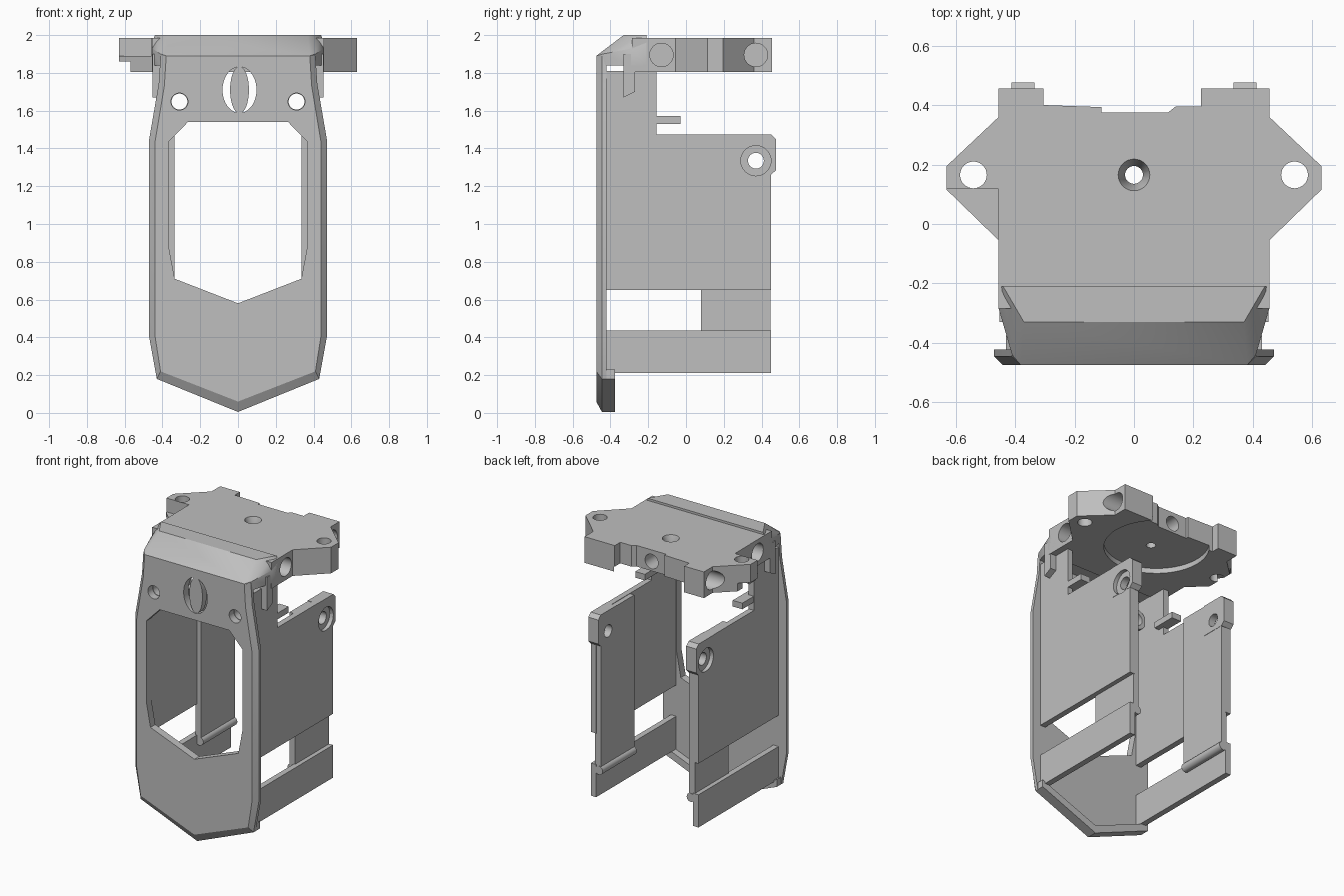
import bpy, bmesh, math
from mathutils import Vector, Matrix

cube = bpy.data.objects.get("Cube")
if cube:
    bpy.data.objects.remove(cube, do_unlink=True)

GREY = (0.52, 0.52, 0.52, 1)
mat = bpy.data.materials.new("plain grey")
mat.use_nodes = True
mat.diffuse_color = GREY
mat.node_tree.nodes["Principled BSDF"].inputs["Base Color"].default_value = GREY


def finish(name, bm):
    bmesh.ops.recalc_face_normals(bm, faces=bm.faces)
    me = bpy.data.meshes.new(name)
    bm.to_mesh(me)
    bm.free()
    me.materials.append(mat)
    ob = bpy.data.objects.new(name, me)
    bpy.context.collection.objects.link(ob)
    return ob


def loft(name, rings):
    """Closed solid through matching rings of 3D points."""
    bm = bmesh.new()
    loops = [[bm.verts.new(p) for p in r] for r in rings]
    n = len(loops[0])
    for a, b in zip(loops, loops[1:]):
        for i in range(n):
            bm.faces.new((a[i], a[(i + 1) % n], b[(i + 1) % n], b[i]))
    bm.faces.new(loops[0])
    bm.faces.new(loops[-1])
    return finish(name, bm)


def prism(name, pts, axis, lo, hi):
    """Extrude a 2D outline along one axis."""
    place = {"x": lambda a, b, d: (d, a, b),
             "y": lambda a, b, d: (a, d, b),
             "z": lambda a, b, d: (a, b, d)}[axis]
    return loft(name, [[place(a, b, d) for a, b in pts] for d in (lo, hi)])


def box(name, x, y, z):
    return prism(name, [(x[0], y[0]), (x[1], y[0]), (x[1], y[1]), (x[0], y[1])], "z", *z)


def rod(name, c, r, axis, lo, hi, ry=None, n=32):
    ry = ry or r
    return prism(name, [(c[0] + r * math.cos(2 * math.pi * i / n),
                         c[1] + ry * math.sin(2 * math.pi * i / n)) for i in range(n)],
                 axis, lo, hi)


def mirrored(half):
    """Complete an outline whose right half is given bottom to top."""
    return half + [(-x, z) for x, z in reversed(half) if x > 0]


def cut(ob, *cutters):
    bpy.context.view_layer.objects.active = ob
    for c in cutters:
        c.hide_render = True
        m = ob.modifiers.new("cut", "BOOLEAN")
        m.operation, m.solver, m.object = "DIFFERENCE", "EXACT", c
        bpy.ops.object.modifier_apply(modifier=m.name)
        bpy.data.objects.remove(c, do_unlink=True)
    return ob


# Front frame: bevelled plate with a large window
outer = mirrored([(0, .005), (.43, .18), (.47, .40), (.47, 1.45), (.42, 1.74), (.41, 1.89)])
inner = mirrored([(0, .06), (.41, .22), (.44, .41), (.44, 1.43), (.39, 1.73), (.38, 1.89)])
frame = loft("front_frame", [[(x, y, z) for x, z in ring]
                             for ring, y in ((outer, -.422), (outer, -.445), (inner, -.475))])
window = mirrored([(0, .58), (.335, .71), (.367, .88), (.367, 1.435), (.265, 1.54)])
cut(frame, prism("window_cutter", window, "y", -.6, -.3))

# Vent ring in the frame, leaving an oval bar in the middle
cut(frame, rod("vent_cutter", (.008, 1.71), .09, "y", -.6, -.3, .122, 40))
rod("vent_bar", (.008, 1.71), .05, "y", -.47, -.425, .124, 40)

# Bottom lip behind the frame
lip = mirrored([(0, .005), (.43, .18)])[:2]
lip = [(-.43, .18), (0, .005), (.43, .18), (.43, .23), (0, .06), (-.43, .23)]
prism("bottom_lip", lip, "y", -.43, -.375)

# Head: sloped cap joining the frame and the top plate
bm = bmesh.new()
for x, y, z in [(.38, -.475, 1.84), (.38, -.475, 1.89), (.41, -.44, 1.84), (.41, -.44, 1.9),
                (.37, -.33, 2), (.44, -.21, 2), (.455, -.21, 1.84), (.455, -.285, 1.84),
                (.455, -.21, 1.96), (.455, -.285, 1.93), (.41, -.335, 1.95)]:
    for s in (-1, 1):
        bm.verts.new((s * x, y, z))
hull = bmesh.ops.convex_hull(bm, input=bm.verts)
bmesh.ops.delete(bm, geom=list({g for g in hull["geom_interior"] + hull["geom_unused"]
                               if isinstance(g, bmesh.types.BMVert)}), context="VERTS")
bmesh.ops.dissolve_limit(bm, angle_limit=.02, verts=bm.verts, edges=bm.edges)
finish("head_cap", bm)

# Top plate with wings and rear blocks
half = [(.455, -.285), (.455, -.055), (.63, .115), (.63, .195), (.455, .36), (.455, .455)]
outline = half + [(.225, .455), (.225, .395), (.14, .395), (.115, .375), (-.11, .375),
                  (-.11, .393), (-.305, .4), (-.305, .455)] + [(-x, y) for x, y in reversed(half)]
top = prism("top_plate", outline, "z", 1.805, 1.985)
cut(top, rod("pocket_cutter", (0, .22), .33, "z", 1.7, 1.84, n=64),
    rod("centre_hole", (0, .165), .03, "z", 1.7, 2.1),
    loft("countersink", [[(r * math.cos(a * math.pi / 16), .165 + r * math.sin(a * math.pi / 16), z)
                          for a in range(32)] for r, z in ((.03, 1.92), (.055, 1.99))]),
    rod("rear_hole", (0, 1.905), .05, "y", .25, .5),
    box("wing_step", (-.7, -.457), (-.1, .12), (1.89, 2.1)),
    box("wing_tip_step", (-.7, -.57), (-.1, .5), (1.7, 1.86)))
for s in (-1, 1):
    cut(top, rod("wing_hole", (s * .54, .165), .045, "z", 1.7, 2.1))
    for y in (-.13, .37):
        cut(top, rod("side_hole", (y, 1.895), .062, "x", *sorted((s * .33, s * .7))))

# Screw holes in the frame, with hollow bosses behind them
for s in (-1, 1):
    c = (s * .31, 1.648)
    cut(frame, rod("screw_cutter", c, .045, "y", -.6, -.3))
    cut(rod("screw_boss", c, .07, "y", -.423, -.34), rod("boss_cutter", c, .042, "y", -.6, -.2))

# Side walls, the same on both sides
for s, side in ((1, "left"), (-1, "right")):
    def span(a, b):
        return sorted((s * a, s * b))

    wall = [(-.43, .65), (.45, .65), (.45, 1.475), (-.155, 1.475), (-.155, 1.81), (-.43, 1.81)]
    plate = prism(side + "_wall", wall, "x", *span(.37, .41))
    strip = prism(side + "_lower_strip", [(-.43, .21), (.45, .21), (.45, .435), (-.43, .435)],
                  "x", *span(.37, .41))
    liner = box(side + "_inner_wall", span(.337, .38), (.08, .447), (.38, 1.472))
    rod(side + "_inner_ridge", (s * .35, .40), .03, "y", .08, .45, n=16)

    # Rear mounting boss with a counterbored hole
    boss = prism(side + "_rear_boss", [(.28, 1.26), (.45, 1.26), (.476, 1.285), (.476, 1.45),
                                       (.45, 1.475), (.28, 1.475)], "x", *span(.335, .412))
    for ob in (plate, liner, boss):
        cut(ob, rod("bolt_cutter", (.37, 1.335), .042, "x", *span(.2, .6)),
            rod("bore_cutter", (.37, 1.335), .08, "x", *span(.385, .6)))

    # Small tab and the rib hanging under the head
    box(side + "_tab", span(.335, .408), (-.2, -.03), (1.53, 1.572))
    prism(side + "_rib", [(-.33, 1.67), (-.27, 1.7), (-.27, 1.9), (-.33, 1.9)], "x",
          *span(.40, .453))

# Smooth round parts, keep edges sharp
bpy.ops.object.select_all(action="DESELECT")
for ob in bpy.context.collection.objects:
    if ob.type == "MESH" and mat.name in ob.data.materials:
        ob.select_set(True)
        bpy.context.view_layer.objects.active = ob
bpy.ops.object.shade_smooth_by_angle(angle=math.radians(25))
